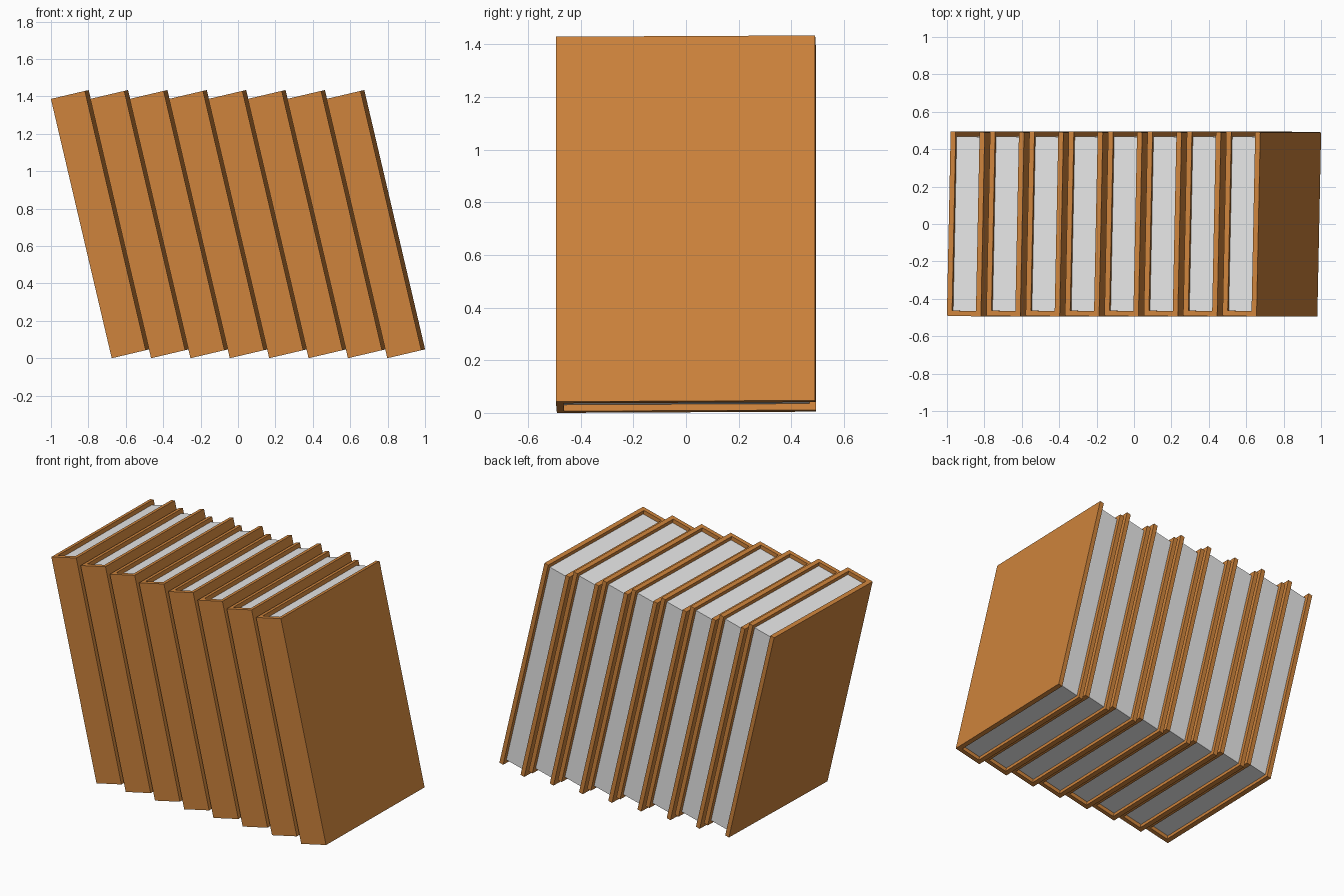
import bpy, bmesh, math
from mathutils import Matrix

if "Cube" in bpy.data.objects:
    bpy.data.objects.remove(bpy.data.objects["Cube"])

COUNT, SPACING = 8, 0.2105
T, D, H = 0.187, 0.985, 1.424        # book thickness, depth, height
COVER, RECESS = 0.028, 0.025         # board thickness, page inset
LEAN, TWIST = math.radians(-13.2), math.radians(-1.2)


def material(name, rgb):
    m = bpy.data.materials.new(name)
    m.diffuse_color = (*rgb, 1)
    m.use_nodes = True
    m.node_tree.nodes["Principled BSDF"].inputs["Base Color"].default_value = m.diffuse_color
    return m


brown = material("brown cover", (0.62, 0.23, 0.045))
white = material("page white", (0.8, 0.8, 0.8))


def prism(name, outline, z0, z1, mat, matrix):
    """Extrude a closed xy outline from z0 to z1."""
    bm = bmesh.new()
    face = bm.faces.new([bm.verts.new((x, y, z0)) for x, y in outline])
    top = bmesh.ops.extrude_face_region(bm, geom=[face])["geom"]
    bmesh.ops.translate(bm, vec=(0, 0, z1 - z0),
                        verts=[v for v in top if isinstance(v, bmesh.types.BMVert)])
    bmesh.ops.recalc_face_normals(bm, faces=bm.faces)
    mesh = bpy.data.meshes.new(name)
    bm.to_mesh(mesh)
    bm.free()
    mesh.materials.append(mat)
    ob = bpy.data.objects.new(name, mesh)
    ob.matrix_world = matrix
    bpy.context.collection.objects.link(ob)


x, y = T / 2, D / 2
xi, yi = x - COVER, -y + COVER
# U-shaped cover with the spine at the front, open at the back
cover = [(-x, -y), (x, -y), (x, y), (xi, y), (xi, yi), (-xi, yi), (-xi, y), (-x, y)]
# page block between the boards
pages = [(-xi, yi), (xi, yi), (xi, y - RECESS), (-xi, y - RECESS)]

# books all lean left and are slightly twisted about their own upright axis
rot = Matrix.Rotation(LEAN, 4, 'Y') @ Matrix.Rotation(TWIST, 4, 'Z')
lift = max((rot @ Matrix.Translation((sx * x, sy * y, H / 2))).translation.z
           for sx in (-1, 1) for sy in (-1, 1))

for i in range(COUNT):
    place = Matrix.Translation(((i - (COUNT - 1) / 2) * SPACING, 0, lift)) @ rot
    prism(f"book_cover_{i + 1}", cover, -H / 2, H / 2, brown, place)
    prism(f"book_pages_{i + 1}", pages, -H / 2 + RECESS, H / 2 - RECESS, white, place)
